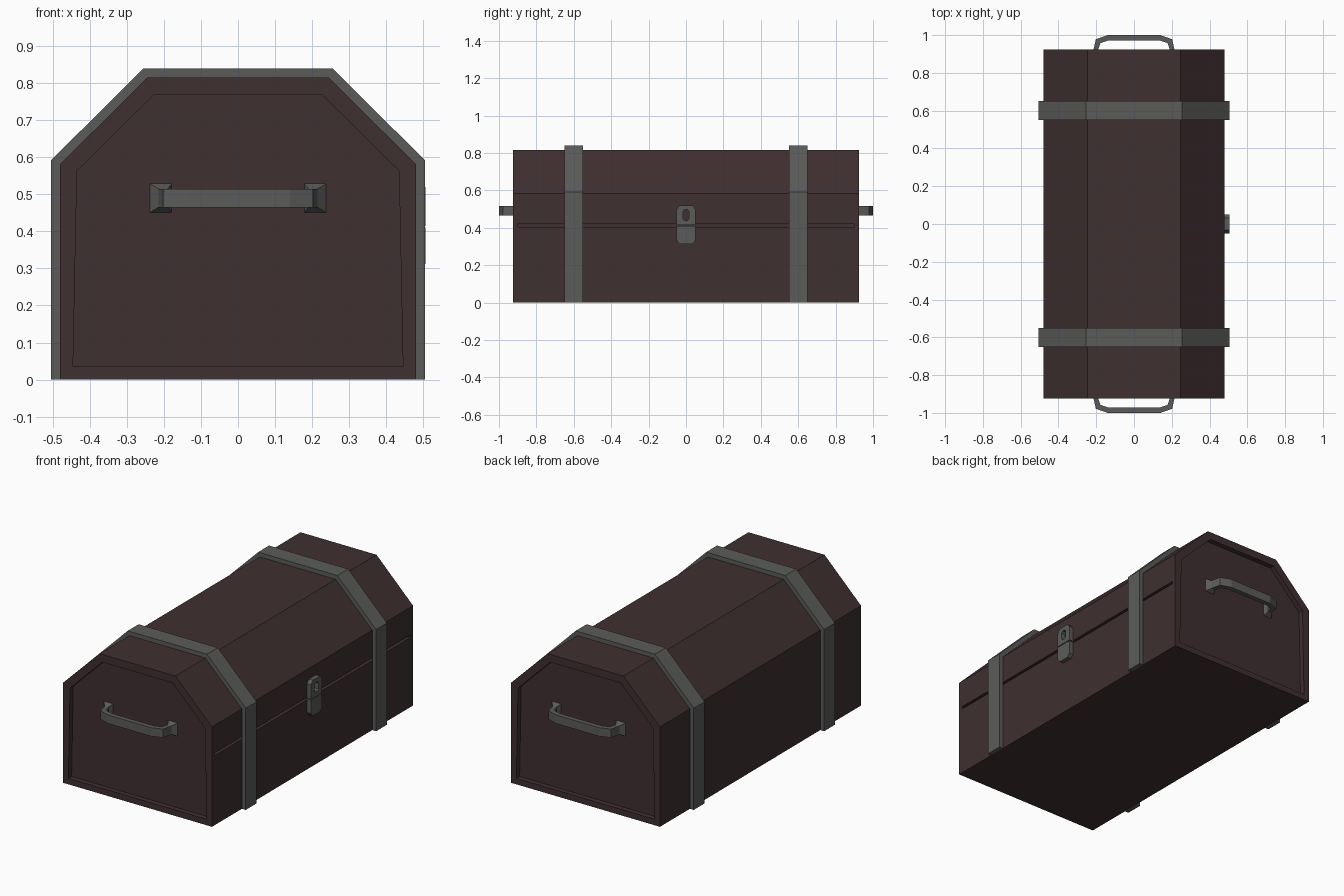
import bpy, bmesh
from mathutils import Vector

if "Cube" in bpy.data.objects:
    bpy.data.objects.remove(bpy.data.objects["Cube"])


def material(name, rgb):
    m = bpy.data.materials.new(name)
    m.diffuse_color = (*rgb, 1)
    m.use_nodes = True
    m.node_tree.nodes["Principled BSDF"].inputs["Base Color"].default_value = m.diffuse_color
    return m


WOOD = material("dark brown wood", (0.050, 0.029, 0.030))
IRON = material("grey iron", (0.105, 0.105, 0.102))


def finish(name, bm, mat):
    bmesh.ops.recalc_face_normals(bm, faces=bm.faces)
    me = bpy.data.meshes.new(name)
    bm.to_mesh(me)
    bm.free()
    ob = bpy.data.objects.new(name, me)
    bpy.context.collection.objects.link(ob)
    me.materials.append(mat)
    return ob


def prism(pts, direction):
    """Extrude a planar outline of 3D points along a direction."""
    bm = bmesh.new()
    face = bm.faces.new([bm.verts.new(p) for p in pts])
    ext = bmesh.ops.extrude_face_region(bm, geom=[face], use_keep_orig=True)
    verts = [g for g in ext["geom"] if isinstance(g, bmesh.types.BMVert)]
    bmesh.ops.translate(bm, verts=verts, vec=Vector(direction))
    bmesh.ops.recalc_face_normals(bm, faces=bm.faces)
    return bm


def cut(ob, cutter):
    cutter.hide_render = True
    mod = ob.modifiers.new("cut", 'BOOLEAN')
    mod.object = cutter
    mod.solver = 'EXACT'
    bpy.context.view_layer.objects.active = ob
    bpy.ops.object.modifier_apply(modifier=mod.name)
    bpy.data.objects.remove(cutter)


def arch(w, shoulder, tw, top):
    return [(w, 0), (w, shoulder), (tw, top), (-tw, top), (-w, shoulder), (-w, 0)]


# chest body with recessed end panels
L = 0.925
inner = arch(0.48, 0.582, 0.245, 0.815)
bm = prism([(x, -L, z) for x, z in inner], (0, 2 * L, 0))
ends = [f for f in bm.faces if abs(f.normal.y) > 0.9]
bmesh.ops.inset_individual(bm, faces=ends, thickness=0.049)
bmesh.ops.inset_individual(bm, faces=ends, thickness=0.0, depth=-0.03)
body = finish("chest_body", bm, WOOD)

# lid seam on the lock side
seam = prism([(0.46, -0.9, 0.405), (0.46, 0.9, 0.405),
              (0.46, 0.9, 0.42), (0.46, -0.9, 0.42)], (0.1, 0, 0))
cut(body, finish("seam_cutter", seam, WOOD))

# iron straps
outer = arch(0.505, 0.592, 0.255, 0.84)
for side, y in (("front", -0.65), ("back", 0.55)):
    ring = outer + inner[::-1]
    finish(side + "_strap", prism([(x, y, z) for x, z in ring], (0, 0.1, 0)), IRON)

# lock plate: hasp with keyhole above, catch below
hasp = [(-.05, .415), (.05, .415), (.05, .5), (.033, .52), (-.033, .52), (-.05, .5)]
catch = [(-.05, .41), (.05, .41), (.05, .332), (.033, .312), (-.033, .312), (-.05, .332)]
hole = [(-.017, .45), (-.008, .44), (.008, .44), (.017, .45),
        (.017, .485), (.008, .497), (-.008, .497), (-.017, .485)]
upper = finish("lock_hasp", prism([(0.47, y, z) for y, z in hasp], (0.036, 0, 0)), IRON)
cut(upper, finish("keyhole_cutter", prism([(0.45, y, z) for y, z in hole], (0.1, 0, 0)), IRON))
finish("lock_catch", prism([(0.47, y, z) for y, z in catch], (0.036, 0, 0)), IRON)

# end handles: rectangular sections swept along a bent path with flared feet
half = [  # outer x, outer y, inner x, inner y, half height
    (0.24, 0.893, 0.178, 0.893, 0.04),
    (0.215, 0.92, 0.19, 0.92, 0.025),
    (0.202, 0.978, 0.178, 0.958, 0.025),
    (0.14, 1.0, 0.135, 0.972, 0.025)]
path = half + [(-a, b, -c, d, h) for a, b, c, d, h in half[::-1]]
for side, s in (("front", -1), ("back", 1)):
    bm = bmesh.new()
    rings = []
    for ox, oy, ix, iy, h in path:
        rings.append([bm.verts.new((x, s * y, 0.49 + dz)) for x, y, dz in
                      ((ox, oy, -h), (ox, oy, h), (ix, iy, h), (ix, iy, -h))])
    for a, b in zip(rings, rings[1:]):
        for i in range(4):
            j = (i + 1) % 4
            bm.faces.new((a[i], a[j], b[j], b[i]))
    bm.faces.new(rings[0])
    bm.faces.new(rings[-1])
    finish(side + "_handle", bm, IRON)
